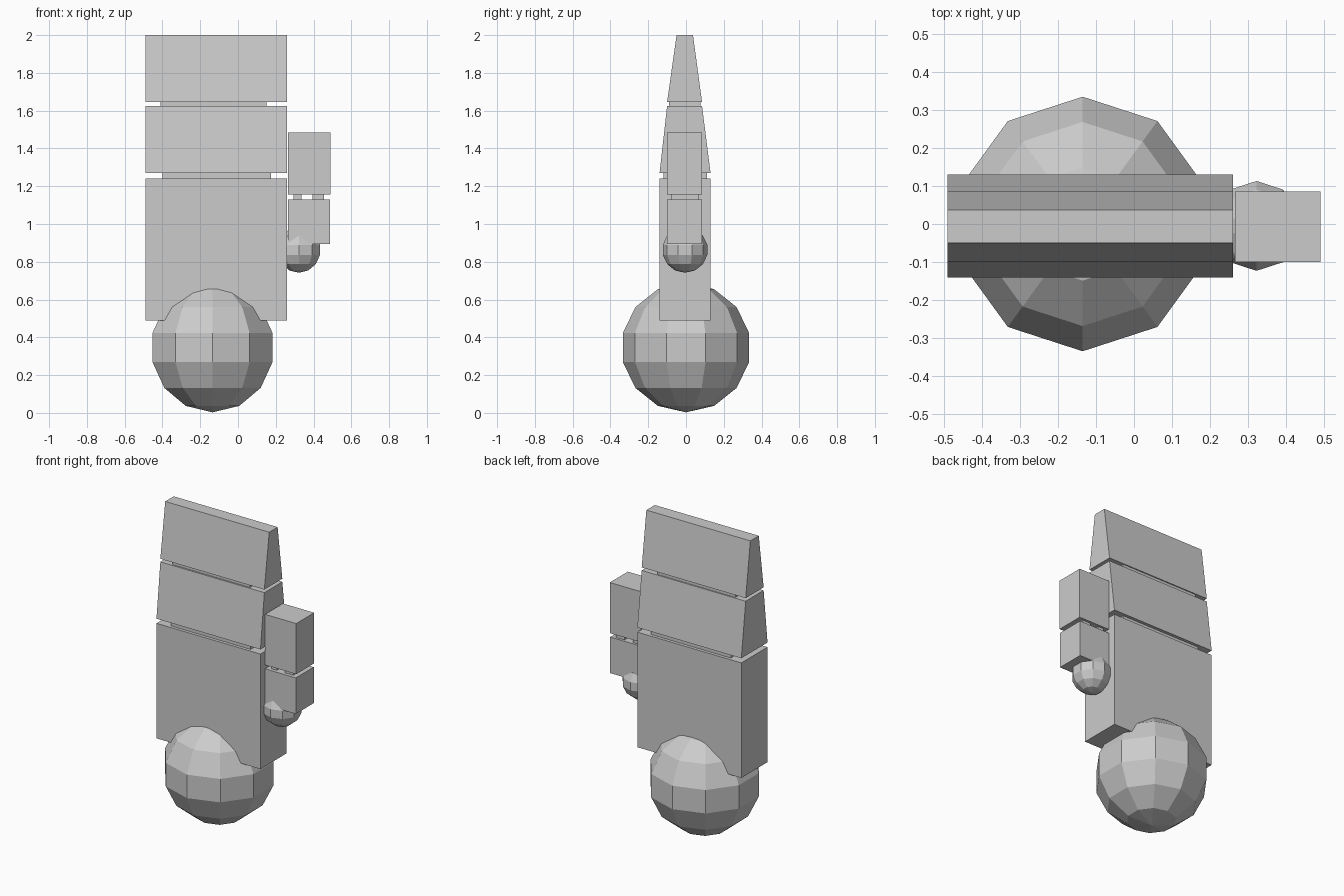
import bpy
import bmesh

if "Cube" in bpy.data.objects:
    bpy.data.objects.remove(bpy.data.objects["Cube"])


def finish(name, bm):
    bmesh.ops.recalc_face_normals(bm, faces=bm.faces)
    mesh = bpy.data.meshes.new(name)
    bm.to_mesh(mesh)
    bm.free()
    obj = bpy.data.objects.new(name, mesh)
    bpy.context.collection.objects.link(obj)
    return obj


def block(name, x, z, y_bottom, y_top=None):
    """Box between two x and z limits, its depth tapering to y_top."""
    bm = bmesh.new()
    bmesh.ops.create_cube(bm, size=1)
    for v in bm.verts:
        high = v.co.z > 0
        y = (y_top or y_bottom) if high else y_bottom
        v.co = (x[v.co.x > 0], y[v.co.y > 0], z[high])
    return finish(name, bm)


def ball(name, centre, radius):
    """Flat-faced joint ball, ten sides and seven bands."""
    bm = bmesh.new()
    bmesh.ops.create_uvsphere(bm, u_segments=10, v_segments=7, radius=radius)
    bmesh.ops.translate(bm, verts=bm.verts, vec=centre)
    return finish(name, bm)


# Palm and two tapering finger sections
hand_x = (-0.49, 0.26)
wide, mid, tip = (-0.14, 0.13), (-0.10, 0.085), (-0.05, 0.037)
block("palm", hand_x, (0.49, 1.24), wide)
block("lower_fingers", hand_x, (1.27, 1.625), wide, mid)
block("upper_fingers", hand_x, (1.645, 2.0), mid, tip)

# Recessed links between the sections
block("knuckle_link", (-0.40, 0.175), (1.22, 1.29), (-0.12, 0.11))
block("finger_link", (-0.41, 0.15), (1.61, 1.66), (-0.09, 0.078))

# Thumb with two small pegs in its joint
block("lower_thumb", (0.265, 0.487), (0.895, 1.13), mid)
block("upper_thumb", (0.265, 0.49), (1.155, 1.485), mid)
for i, peg_x in enumerate([(0.295, 0.335), (0.395, 0.455)]):
    block(f"thumb_peg_{i + 1}", peg_x, (1.11, 1.17), (-0.078, 0.07))

# Joint balls
ball("wrist_ball", (-0.135, 0, 0.346), 0.343)
ball("thumb_ball", (0.322, -0.005, 0.863), 0.121)
